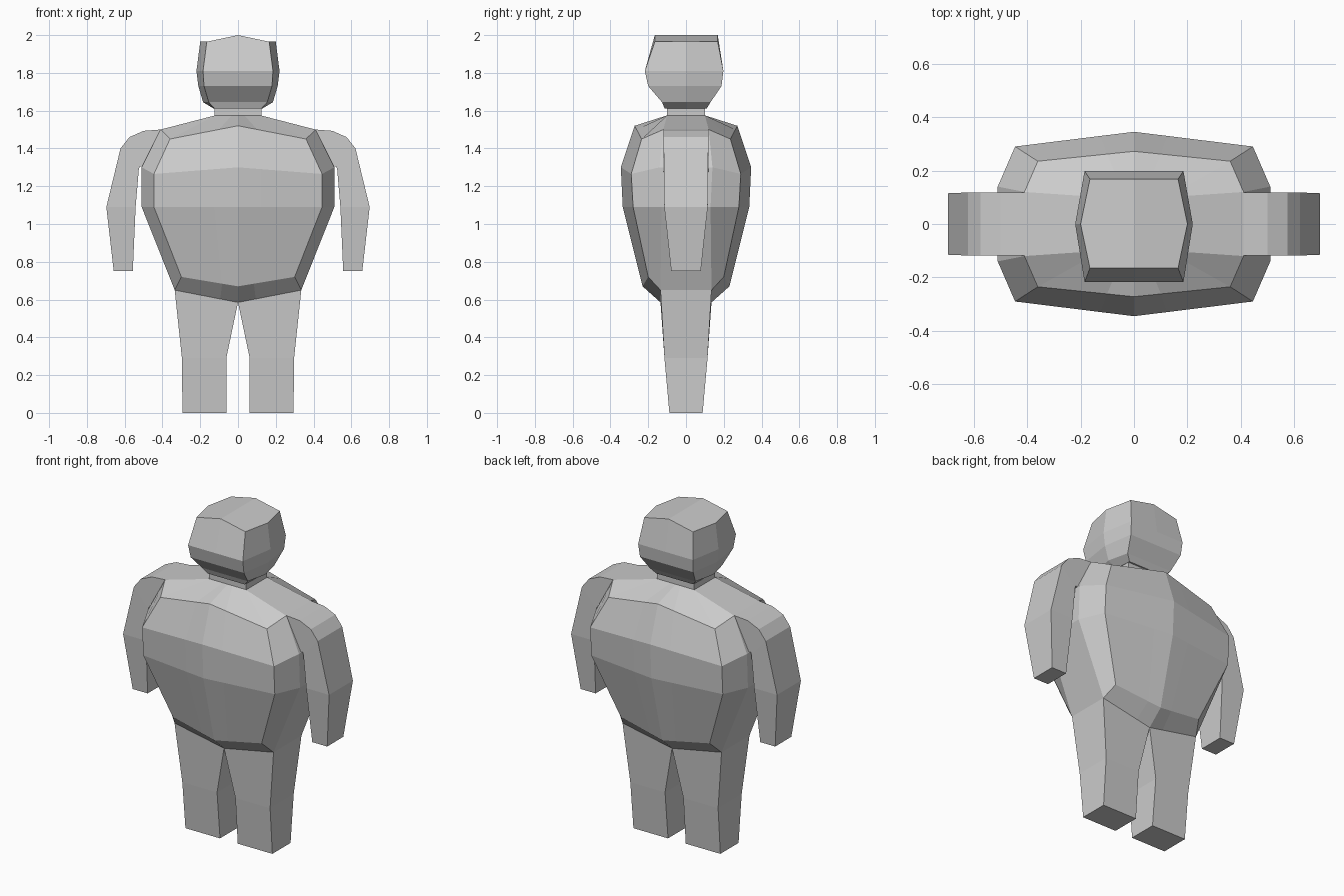
import bpy
import bmesh

default_cube = bpy.data.objects.get("Cube")
if default_cube:
    bpy.data.objects.remove(default_cube, do_unlink=True)

# One plain grey for the whole figure
grey = bpy.data.materials.new("plain_grey")
grey.use_nodes = True
color = (0.6, 0.6, 0.6, 1.0)
grey.diffuse_color = color
grey.node_tree.nodes["Principled BSDF"].inputs["Base Color"].default_value = color


def loft(name, rings):
    """Skin a stack of equal rings and close both ends along the centre line."""
    bm = bmesh.new()
    loops = [[bm.verts.new(point) for point in ring] for ring in rings]
    count = len(rings[0])
    half = count // 2
    for lower, upper in zip(loops, loops[1:]):
        for i in range(count):
            j = (i + 1) % count
            bm.faces.new((lower[i], lower[j], upper[j], upper[i]))
    for loop in (loops[0], loops[-1]):
        bm.faces.new(loop[:half + 1])
        bm.faces.new(loop[half:] + loop[:1])
    bmesh.ops.remove_doubles(bm, verts=bm.verts, dist=0.001)
    bmesh.ops.recalc_face_normals(bm, faces=bm.faces)
    mesh = bpy.data.meshes.new(name)
    bm.to_mesh(mesh)
    bm.free()
    mesh.materials.append(grey)
    obj = bpy.data.objects.new(name, mesh)
    bpy.context.collection.objects.link(obj)
    return obj


def close_ring(half):
    """Complete a front-to-back half ring with its mirror across x."""
    return half + [(-x, y, z) for x, y, z in reversed(half[1:-1])]


# Torso: each level gives the middle, the panel edge and the flank edge
def torso_ring(middle, panel, flank):
    between = tuple(m + (p - m) * 0.28 for m, p in zip(middle, panel))
    front = [(x, -y, z) for x, y, z in (middle, between, panel, flank)]
    back = [(x, -y, z) for x, y, z in reversed(front)]
    return close_ring(front + back)


neck_corner = (0.12, 0.1, 1.575)
hip_corner = (0.335, 0.135, 0.65)
torso_levels = [
    ((0, 0.1, 1.575), neck_corner, neck_corner),
    ((0, 0.272, 1.52), (0.36, 0.235, 1.45), (0.41, 0.12, 1.5)),
    ((0, 0.345, 1.3), (0.445, 0.29, 1.265), (0.51, 0.14, 1.3)),
    ((0, 0.335, 1.09), (0.445, 0.28, 1.09), (0.51, 0.13, 1.09)),
    ((0, 0.23, 0.67), (0.3, 0.2, 0.72), hip_corner),
    ((0, 0.135, 0.585), hip_corner, hip_corner),
]
loft("torso", [torso_ring(*level) for level in torso_levels])


# Neck: a short block
def block_ring(inner, outer, front, back):
    (xi, zi), (xo, zo) = inner, outer
    return [(xi, front, zi), (xo, front, zo), (xo, back, zo), (xi, back, zi)]


loft("neck", [block_ring((-0.125, z), (0.125, z), -0.1, 0.1) for z in (1.56, 1.625)])


# Head: flat face and back, cheeks bulging at the middle, ridged crown
def head_ring(corner, cheek, front, back, z, rise=0):
    return close_ring([
        (0, front, z + rise), (corner, front, z), (cheek, 0, z),
        (corner, back, z), (0, back, z + rise),
    ])


loft("head", [
    head_ring(0.165, 0.2, -0.165, 0.168, 1.965, rise=0.035),
    head_ring(0.185, 0.22, -0.218, 0.198, 1.81),
    head_ring(0.18, 0.21, -0.2, 0.188, 1.73),
    head_ring(0.155, 0.185, -0.127, 0.13, 1.645),
    head_ring(0.125, 0.13, -0.113, 0.11, 1.612),
])

# Arms: underside point, upper point and half depth along the limb
arm_steps = [
    ((0.5, 1.3), (0.41, 1.5), 0.118),
    ((0.513, 1.305), (0.5, 1.493), 0.118),
    ((0.52, 1.305), (0.575, 1.46), 0.118),
    ((0.525, 1.29), (0.622, 1.4), 0.118),
    ((0.542, 1.09), (0.697, 1.09), 0.115),
    ((0.557, 0.75), (0.658, 0.75), 0.078),
]

# Legs: inner point, outer point and half depth from hip to foot
leg_steps = [
    ((0, 0.585), (0.335, 0.65), 0.135),
    ((0.062, 0.29), (0.297, 0.29), 0.114),
    ((0.06, 0), (0.294, 0), 0.088),
]

for side, sign in (("left", 1), ("right", -1)):
    for part, steps in (("arm", arm_steps), ("leg", leg_steps)):
        rings = [block_ring(a, b, -depth, depth) for a, b, depth in steps]
        loft(f"{side}_{part}", [[(sign * x, y, z) for x, y, z in ring] for ring in rings])
